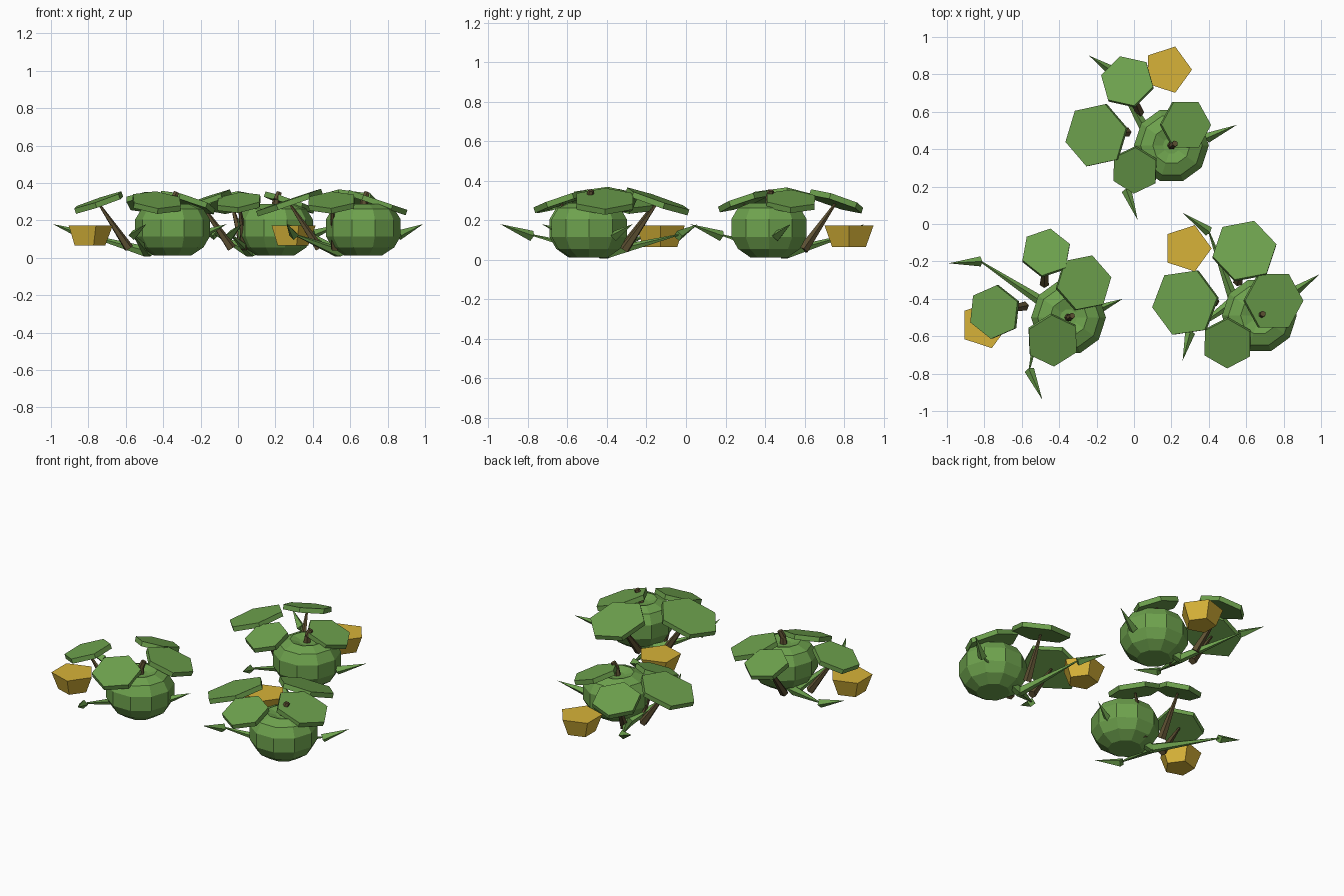
import bpy, bmesh, math
from mathutils import Vector, Matrix

cube = bpy.data.objects.get("Cube")
if cube:
    bpy.data.objects.remove(cube)


def material(name, color):
    m = bpy.data.materials.new(name)
    m.diffuse_color = (*color, 1)
    m.use_nodes = True
    m.node_tree.nodes["Principled BSDF"].inputs["Base Color"].default_value = (*color, 1)
    return m


GREEN = material("leaf green", (0.155, 0.36, 0.075))
BROWN = material("stalk brown", (0.11, 0.08, 0.032))
YELLOW = material("blossom yellow", (0.68, 0.45, 0.04))


def finish(name, bm, mat):
    bmesh.ops.recalc_face_normals(bm, faces=bm.faces)
    mesh = bpy.data.meshes.new(name)
    bm.to_mesh(mesh)
    bm.free()
    mesh.materials.append(mat)
    obj = bpy.data.objects.new(name, mesh)
    bpy.context.collection.objects.link(obj)
    return obj


def frustum(name, start, end, r1, r2, sides, mat, spin=0):
    """Tapered prism running from start to end."""
    start, end = Vector(start), Vector(end)
    axis = end - start
    turn = axis.to_track_quat('Z', 'Y').to_matrix().to_4x4()
    place = Matrix.Translation((start + end) / 2) @ turn @ Matrix.Rotation(spin, 4, 'Z')
    bm = bmesh.new()
    bmesh.ops.create_cone(bm, cap_ends=True, segments=sides, radius1=r1,
                          radius2=r2, depth=axis.length, matrix=place)
    return finish(name, bm, mat)


def gourd(name, x, y):
    """Ten-sided squat fruit, lathed from a profile."""
    profile = [(0.1, 0.012), (0.165, 0.055), (0.2, 0.115), (0.2, 0.205),
               (0.165, 0.262), (0.1, 0.288), (0.045, 0.27)]
    bm = bmesh.new()
    rings = []
    for r, z in profile:
        rings.append([bm.verts.new((x + r * math.cos(i * math.tau / 10),
                                    y + r * math.sin(i * math.tau / 10), z))
                      for i in range(10)])
    for low, high in zip(rings, rings[1:]):
        for i in range(10):
            j = (i + 1) % 10
            bm.faces.new((low[i], low[j], high[j], high[i]))
    bm.faces.new(rings[0])
    bm.faces.new(rings[-1])
    finish(name, bm, GREEN)


def leaf(name, root, x, y, r, angle):
    """Hexagonal plate drooping away from the root."""
    out = Vector((x - root[0], y - root[1], 0)).normalized()
    hinge = Vector((0, 0, 1)).cross(out)
    place = (Matrix.Translation((x, y, 0.295)) @ Matrix.Rotation(math.radians(19), 4, hinge)
             @ Matrix.Rotation(math.radians(angle), 4, 'Z'))
    bm = bmesh.new()
    bmesh.ops.create_circle(bm, cap_ends=True, segments=6, radius=r)
    # start the hexagon with a corner on the x axis
    first = bm.verts[:][0].co
    align = Matrix.Rotation(-math.atan2(first.y, first.x), 4, 'Z')
    bmesh.ops.transform(bm, matrix=align, verts=bm.verts)
    top = bmesh.ops.extrude_face_region(bm, geom=bm.faces[:])
    verts = [v for v in top["geom"] if isinstance(v, bmesh.types.BMVert)]
    bmesh.ops.translate(bm, vec=(0, 0, 0.03), verts=verts)
    bmesh.ops.translate(bm, vec=(0, 0, -0.015), verts=bm.verts)
    bmesh.ops.transform(bm, matrix=place, verts=bm.verts)
    finish(name, bm, GREEN)


def blossom(name, x, y):
    """Five-sided cup with one corner towards +x."""
    bm = bmesh.new()
    rings = []
    for r, z in ((0.09, 0.065), (0.13, 0.172)):
        rings.append([bm.verts.new((x + r * math.cos(i * math.tau / 5),
                                    y + r * math.sin(i * math.tau / 5), z))
                      for i in range(5)])
    for i in range(5):
        j = (i + 1) % 5
        bm.faces.new((rings[0][i], rings[0][j], rings[1][j], rings[1][i]))
    for ring in rings:
        bm.faces.new(ring)
    finish(name, bm, YELLOW)


# Each plant: fruit, blossom, leaves (x, y, radius, angle), vines (end, tip)
PLANTS = {
    "back": ((0.2, 0.42), (0.18, 0.825),
             [(-0.035, 0.76, 0.145, 46), (-0.2, 0.475, 0.175, 12),
              (0.275, 0.53, 0.14, 0), (0.005, 0.29, 0.13, 27)],
             [((-0.12, 0.82), (-0.24, 0.9)), ((0.39, 0.46), (0.55, 0.53)),
              ((-0.04, 0.18), (0.02, 0.02))]),
    "right": ((-0.35, -0.5), (-0.8, -0.54),
              [(-0.47, -0.155, 0.135, 20), (-0.745, -0.47, 0.145, 23),
               (-0.27, -0.315, 0.155, 12), (-0.435, -0.62, 0.145, 33)],
              [((-0.82, -0.2), (-0.99, -0.21)), ((-0.2, -0.46), (-0.06, -0.4)),
               ((-0.56, -0.78), (-0.49, -0.94))]),
    "left": ((0.67, -0.49), (0.285, -0.13),
             [(0.59, -0.145, 0.175, 12), (0.275, -0.42, 0.185, 8),
              (0.745, -0.41, 0.165, 0), (0.5, -0.635, 0.14, 29)],
             [((0.4, -0.04), (0.26, 0.06)), ((0.86, -0.36), (0.99, -0.27)),
              ((0.3, -0.58), (0.26, -0.73))]),
}

for side, (fruit, flower, leaves, vines) in PLANTS.items():
    fx, fy = fruit
    root = (fx - 0.135, fy + 0.08)
    gourd(side + "_gourd", fx, fy)
    blossom(side + "_blossom", *flower)
    # Bent fruit stem
    bend = (fx + 0.005, fy, 0.31)
    frustum(side + "_stem_base", (fx, fy, 0.26), bend, 0.024, 0.019, 6, BROWN)
    frustum(side + "_stem_tip", bend, (fx + 0.02, fy + 0.01, 0.35), 0.019, 0.016, 6, BROWN)
    for n, (x, y, r, angle) in enumerate(leaves):
        leaf(f"{side}_leaf_{n}", root, x, y, r, angle)
        # Tapered stalk leaning out from the root to the leaf
        out = Vector((x - root[0], y - root[1])).normalized() * 0.1
        frustum(f"{side}_stalk_{n}", (root[0] + out.x, root[1] + out.y, 0.05),
                (x, y, 0.29), 0.026, 0.006, 5, BROWN)
    for n, (end, tip) in enumerate(vines):
        # Creeping vine and the pointed shoot at its end
        frustum(f"{side}_vine_{n}", (*root, 0.03), (*end, 0.125), 0.03, 0.004, 5, GREEN)
        frustum(f"{side}_shoot_{n}", (*end, 0.12), (*tip, 0.18), 0.027, 0, 4, GREEN)
